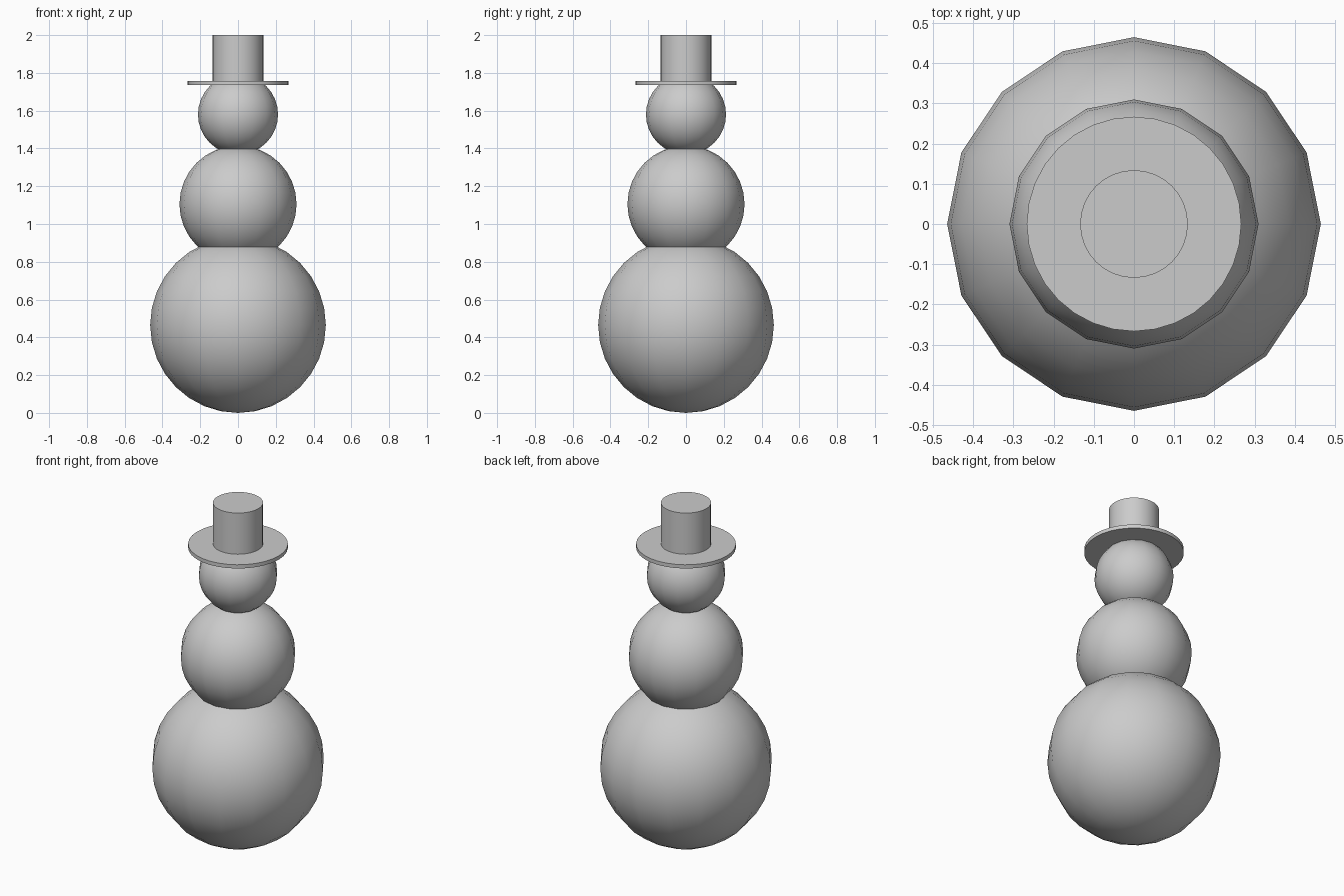
import bpy
import math

if "Cube" in bpy.data.objects:
    bpy.data.objects.remove(bpy.data.objects["Cube"])

grey = bpy.data.materials.new("plain grey")
grey.diffuse_color = (0.6, 0.6, 0.6, 1.0)
grey.use_nodes = True
grey.node_tree.nodes["Principled BSDF"].inputs["Base Color"].default_value = grey.diffuse_color


def finish(name):
    ob = bpy.context.object
    ob.name = name
    ob.data.materials.append(grey)
    bpy.ops.object.shade_smooth_by_angle(angle=math.radians(35))


def ball(name, radius, z):
    bpy.ops.mesh.primitive_uv_sphere_add(segments=16, ring_count=16, radius=radius, location=(0, 0, z))
    finish(name)


def disc(name, radius, bottom, top):
    bpy.ops.mesh.primitive_cylinder_add(vertices=32, radius=radius, depth=top - bottom,
                                        location=(0, 0, (bottom + top) / 2))
    finish(name)


# Stacked snowballs
ball("lower_body", 0.465, 0.465)
ball("upper_body", 0.31, 1.105)
ball("head", 0.212, 1.58)

# Top hat
disc("hat_brim", 0.267, 1.735, 1.757)
disc("hat_crown", 0.134, 1.735, 2.0)
